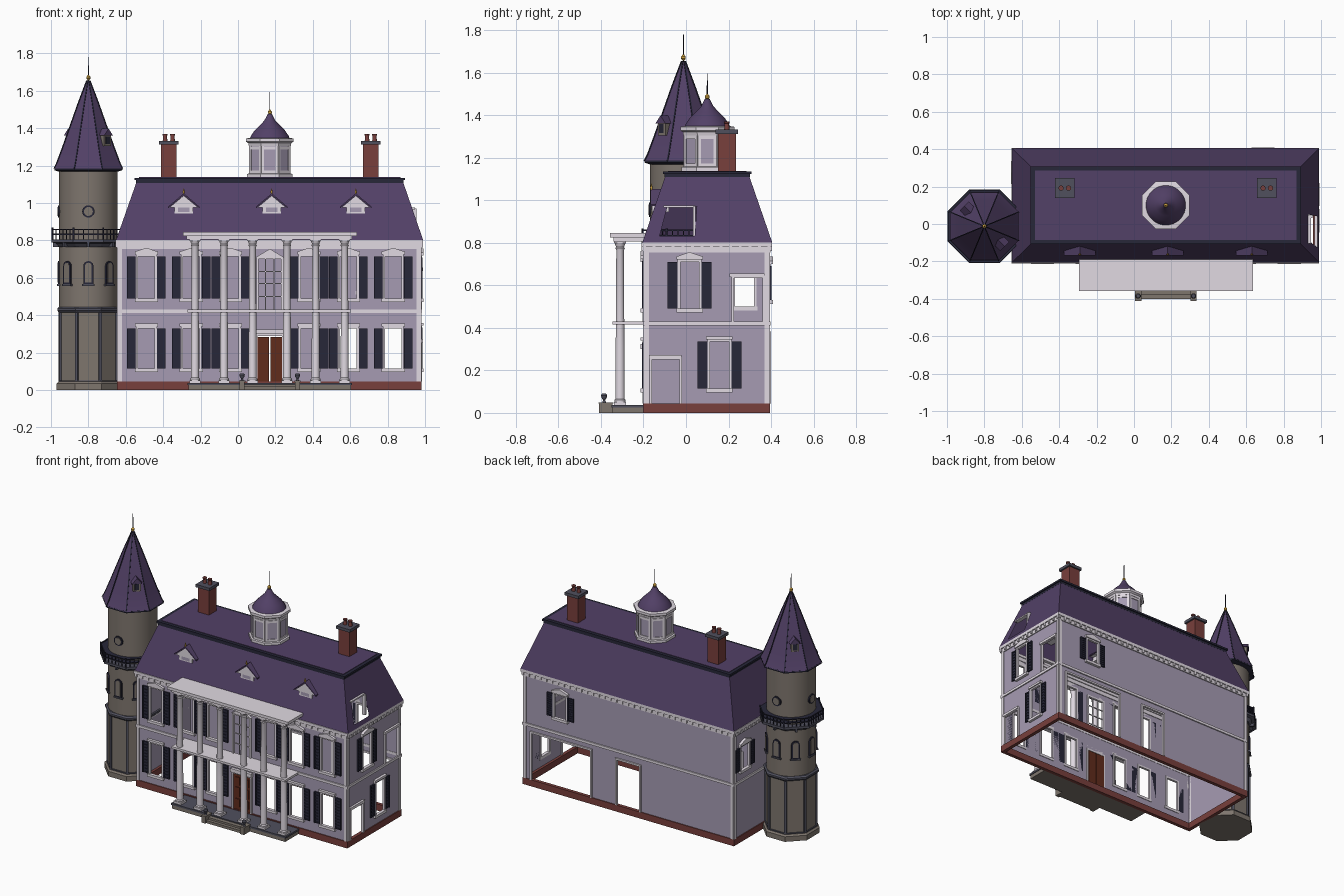
import bpy, bmesh, math
from mathutils import Matrix, Vector

if "Cube" in bpy.data.objects:
    bpy.data.objects.remove(bpy.data.objects["Cube"])

COL = dict(lavender=(.38, .33, .45), white=(.75, .70, .76), purple=(.085, .052, .135), navy=(.02, .02, .04),
           brick=(.19, .05, .045), stone=(.21, .18, .155), slate=(.08, .08, .11), wood=(.12, .025, .012), gold=(.6, .35, .05))
MATS = {}
for k, c in COL.items():
    MATS[k] = bpy.data.materials.new(k)
    MATS[k].diffuse_color = (*c, 1)
parts = {}
I = Matrix.Identity(4)
T = lambda x, y, z=0: Matrix.Translation((x, y, z))
R = lambda deg: Matrix.Rotation(math.radians(deg), 4, 'Z')


def bm_for(name, mat):
    return parts.setdefault(name, (bmesh.new(), mat))[0]


def prism(name, mat, pts, y0, y1, M=I):
    """Extrude an x-z outline from y0 to y1."""
    bm = bm_for(name, mat)
    a = [bm.verts.new(M @ Vector((x, y0, z))) for x, z in pts]
    b = [bm.verts.new(M @ Vector((x, y1, z))) for x, z in pts]
    fs = [bm.faces.new(a), bm.faces.new(b[::-1])]
    n = len(a)
    fs += [bm.faces.new((a[i], b[i], b[(i + 1) % n], a[(i + 1) % n])) for i in range(n)]
    bmesh.ops.recalc_face_normals(bm, faces=fs)


def box(name, mat, x0, x1, y0, y1, z0, z1, M=I):
    prism(name, mat, [(x0, z0), (x1, z0), (x1, z1), (x0, z1)], y0, y1, M)


def lathe(name, mat, prof, x, y, n=16):
    """Revolve (radius, z); octagons are measured to their flats."""
    bm = bm_for(name, mat)
    k = 1 / math.cos(math.pi / n) if n == 8 else 1
    rings = [[bm.verts.new((x + r * k * math.cos((i + .5) * math.tau / n),
                            y + r * k * math.sin((i + .5) * math.tau / n), z)) for i in range(n)] for r, z in prof]
    fs = [bm.faces.new(rings[0]), bm.faces.new(rings[-1])]
    for p, q in zip(rings, rings[1:]):
        fs += [bm.faces.new((p[i], p[(i + 1) % n], q[(i + 1) % n], q[i])) for i in range(n)]
    bmesh.ops.recalc_face_normals(bm, faces=fs)


def panel(name, mat, f, u0, u1, v0, v1, holes):
    """Sheet with rectangular openings, mapped into space by f."""
    bm = bm_for(name, mat)
    us = sorted({u0, u1, *[h[0] for h in holes], *[h[1] for h in holes]})
    vs = sorted({v0, v1, *[h[2] for h in holes], *[h[3] for h in holes]})
    for a, b in zip(us, us[1:]):
        for c, d in zip(vs, vs[1:]):
            u, v = (a + b) / 2, (c + d) / 2
            if not any(h[0] < u < h[1] and h[2] < v < h[3] for h in holes):
                bm.faces.new([bm.verts.new(f(*p)) for p in ((a, c), (b, c), (b, d), (a, d))])
    bmesh.ops.remove_doubles(bm, verts=bm.verts[:], dist=1e-5)


def frame(M, u0, u1, z0, z1, t=.012):
    for a, b in ((u0 - t, u0), (u1, u1 + t)):
        box("opening_frames", 'white', a, b, -.01, .006, z0, z1 + t, M)
    box("opening_frames", 'white', u0 - t, u1 + t, -.01, .006, z1, z1 + t, M)


def window(M, u, z0, z1, hw=.044, peak=True):
    frame(M, u - hw, u + hw, z0, z1)
    box("window_sills", 'white', u - hw - .018, u + hw + .018, -.018, .004, z0 - .018, z0, M)
    w = hw + .018
    top = [(u - w, z1 + .01), (u + w, z1 + .01), (u + w, z1 + .025)]
    top += [(u, z1 + .046)] if peak else []
    prism("window_heads", 'white', top + [(u - w, z1 + .025)], -.018, 0, M)
    for s in (-1, 1):
        c = u + s * (hw + .036)
        box("shutters", 'navy', c - .022, c + .022, -.006, 0, z0, z1, M)
        for e in (-.019, .019):
            box("shutters", 'navy', c + e - .004, c + e + .004, -.012, -.005, z0, z1, M)
        n = 10
        for i in range(n + 1):
            z = z0 + (z1 - z0 - .008) * i / n
            box("shutters", 'navy', c - .016, c + .016, -.010, -.005, z, z + .008, M)


# House walls: each has a frame with local x along the wall and -y outward
X0, X1, Y0, Y1 = -.64, .975, -.195, .39
CX = .17
cols = [CX + s * d for s in (-1, 1) for d in (.21, .42, .66)]
walls = [  # frame, extent, shuttered windows (u, z0, z1, peak), plain openings
    (T(0, Y0), X0, X1, [(c, .115, .33, False) for c in cols] + [(c, .49, .715, True) for c in cols],
     [(CX - .06, CX + .06, .43, .70), (CX - .065, CX + .065, .045, .29)]),
    (T(X1, 0) @ R(90), Y0, Y1, [(.157, .115, .335, False), (.017, .49, .71, True)],
     [(-.16, -.03, .045, .25), (.225, .36, .43, .635)]),
    (T(0, Y1) @ R(180), -X1, -X0, [(-.69, .53, .69, True)], [(-.91, -.46, .045, .37), (-.255, -.08, .045, .36)]),
    (T(X0, 0) @ R(-90), -Y1, -Y0, [(-.275, .50, .66, True)], [])]
for M, u0, u1, wins, opens in walls:
    holes = opens + [(u - .044, u + .044, a, b) for u, a, b, p in wins]
    panel("house_walls", 'lavender', lambda u, v: M @ Vector((u, 0, v)), u0, u1, .04, .79, holes)
    for u, a, b, p in wins:
        window(M, u, a, b, peak=p)
    for o in opens:
        frame(M, *o)
    box("brick_foundation", 'brick', u0 - .005, u1 + .005, -.006, .018, 0, .045, M)
    box("floor_band", 'white', u0 - .006, u1 + .006, -.008, .002, .412, .43, M)
    box("cornice", 'white', u0 - .015, u1 + .015, -.015, .01, .782, .802, M)
    box("frieze", 'white', u0 - .006, u1 + .006, -.007, .004, .755, .782, M)
    n = round((u1 - u0) / .045)
    for i in range(n + 1):
        u = u0 + (u1 - u0) * i / n
        box("cornice_brackets", 'white', u - .007, u + .007, -.014, 0, .762, .784, M)
    for a in (u0, u1 - .02):
        box("corner_boards", 'white', a, a + .02, -.006, 0, .045, .76, M)
F, RT = walls[0][0], walls[1][0]
box("side_door_head", 'white', -.175, -.02, -.014, 0, .255, .272, RT)
box("side_opening_head", 'white', .205, .37, -.014, 0, .638, .655, RT)

# Front door and glazing bars of the upper door
for s in (-1, 1):
    a, b = sorted((CX + s * .003, CX + s * .065))
    box("front_door", 'wood', a, b, -.002, .01, .045, .285, F)
    for z0, z1 in ((.065, .12), (.135, .20), (.215, .27)):
        box("front_door", 'wood', a + .014, b - .014, -.007, 0, z0, z1, F)
box("front_door_head", 'white', CX - .08, CX + .08, -.02, 0, .30, .325, F)
prism("upper_door_head", 'white', [(CX - .075, .71), (CX + .075, .71), (CX, .755)], -.018, 0, F)
for u in (-.022, .022):
    box("glazing_bars", 'white', CX + u - .003, CX + u + .003, -.003, .003, .43, .70, F)
for z in (.50, .57, .635):
    box("glazing_bars", 'white', CX - .06, CX + .06, -.003, .003, z - .003, z + .003, F)

# Mansard roof, open underneath, with an opening in its right slope
lo = [Vector(p) for p in ((-.652, -.205, .802), (.99, -.205, .802), (.99, .405, .802), (-.652, .405, .802))]
hi = [Vector(p) for p in ((-.54, -.095, 1.12), (.88, -.095, 1.12), (.88, .295, 1.12), (-.54, .295, 1.12))]
for i in range(4):
    j = (i + 1) % 4
    panel("mansard_roof", 'purple', lambda s, t: lo[i].lerp(lo[j], s).lerp(hi[i].lerp(hi[j], s), t),
          0, 1, 0, 1, [(.12, .40, .09, .53)] if i == 1 else [])
box("side_opening_lintel", 'white', .915, .945, -.105, .045, .966, .975)
box("side_opening_jamb", 'white', .93, .955, .032, .045, .83, .97)
box("roof_crown", 'navy', -.545, .885, -.10, .30, 1.108, 1.122)
box("roof_crown", 'navy', -.553, .893, -.107, .307, 1.122, 1.135)
box("flat_roof", 'purple', -.53, .87, -.085, .285, 1.13, 1.138)

# Front dormers
for x in (-.29, CX + .01, .63):
    M = T(x, 0)
    box("dormer_bodies", 'white', -.05, .05, -.16, -.08, .945, .99, M)
    box("dormer_panes", 'lavender', -.03, .03, -.163, -.15, .953, .985, M)
    prism("dormer_pediments", 'white', [(-.078, .975), (.078, .975), (0, 1.04)], -.165, -.10, M)
    for s in (-1, 1):
        prism("dormer_roofs", 'purple', [(s * .085, .972), (0, 1.042), (0, 1.052), (s * .085, .98)], -.168, -.09, M)
    lathe("dormer_finials", 'gold', [(.004, 1.045), (.006, 1.06), (.001, 1.078)], x, -.163)

# Chimneys
for x in (-.37, .71):
    M = T(x, .192)
    box("chimneys", 'brick', -.042, .042, -.042, .042, 1.13, 1.315, M)
    box("chimney_caps", 'slate', -.053, .053, -.053, .053, 1.312, 1.332, M)
    for s in (-.02, .02):
        lathe("chimney_pots", 'brick', [(.013, 1.33), (.011, 1.36), (.014, 1.362), (.014, 1.37)], x + s, .192, 12)

# Roof cupola
cy = .10
lathe("cupola_base", 'white', [(.122, 1.135), (.122, 1.155), (.112, 1.158)], CX, cy, 8)
lathe("cupola_body", 'lavender', [(.107, 1.15), (.107, 1.32)], CX, cy, 8)
lathe("cupola_cornice", 'white', [(.112, 1.305), (.115, 1.32), (.127, 1.328), (.127, 1.345), (.11, 1.348)], CX, cy, 8)
lathe("cupola_dome", 'purple', [(.108, 1.345), (.1, 1.362), (.082, 1.388), (.055, 1.415), (.03, 1.44), (.012, 1.475)], CX, cy, 24)
for i in range(8):
    M = T(CX, cy) @ R(45 * i)
    for s in (-1, 1):
        box("cupola_trim", 'white', s * .037 - .007, s * .037 + .007, -.112, -.10, 1.155, 1.31, M)
    for z in (1.165, 1.295):
        box("cupola_trim", 'white', -.037, .037, -.112, -.10, z - .008, z + .008, M)
lathe("cupola_spike", 'navy', [(.003, 1.47), (.002, 1.595)], CX, cy, 6)
lathe("cupola_ball", 'gold', [(.002, 1.472), (.011, 1.48), (.011, 1.49), (.002, 1.5)], CX, cy)

# Porch: floor, columns, middle slab, roof, steps
box("porch_floor", 'stone', -.265, .605, -.345, Y0, 0, .03)
box("porch_floor_edge", 'slate', -.27, .61, -.35, Y0, .026, .038)
box("porch_slab", 'white', -.27, .605, -.345, Y0, .415, .43)
for d in (-1, 1):
    for o in (.092, .245, .40):
        x = CX + d * o
        lathe("porch_columns", 'white', [(.027, .05), (.027, .06), (.022, .066), (.021, .3), (.018, .765), (.023, .775),
                                         (.019, .78), (.027, .80)], x, -.31)
        box("column_blocks", 'white', x - .029, x + .029, -.339, -.281, .036, .052)
        box("column_blocks", 'white', x - .029, x + .029, -.339, -.281, .798, .81)
box("porch_beam", 'white', -.275, .61, -.342, Y0, .806, .825)
box("porch_roof", 'white', -.295, .635, -.358, Y0 + .02, .825, .845)
for i in range(2):
    box("porch_steps", 'stone', .02, .32, -.40 + .022 * i, -.34, 0, .018 + .013 * i)
for x in (.022, .318):
    box("step_posts", 'stone', x - .014, x + .014, -.41, -.345, 0, .045)
    box("step_posts", 'slate', x - .017, x + .017, -.411, -.34, .043, .05)
    lathe("step_urns", 'slate', [(.009, .05), (.005, .06), (.013, .072), (.015, .082), (.01, .09)], x, -.385, 12)

# Tower shaft
tx, ty = -.80, -.012
lathe("tower_foot", 'stone', [(.17, 0), (.17, .035), (.16, .045)], tx, ty, 8)
lathe("tower_base", 'stone', [(.151, .04), (.151, .43)], tx, ty, 8)
lathe("tower_bands", 'slate', [(.158, .042), (.158, .052)], tx, ty, 8)
lathe("tower_bands", 'slate', [(.158, .415), (.166, .425), (.166, .436), (.157, .445)], tx, ty, 8)
lathe("tower_shaft", 'stone', [(.157, .43), (.157, 1.18)], tx, ty, 32)
lathe("tower_balcony", 'slate', [(.158, .765), (.175, .785), (.197, .79), (.197, .806), (.157, .806)], tx, ty, 8)
for z in (.83, .855):
    lathe("balcony_rails", 'navy', [(.188, z), (.195, z), (.195, z + .006), (.188, z + .006), (.188, z)], tx, ty, 8)
arch = lambda w, z0, z1: [(-w, z0), (w, z0)] + [(w * math.cos(i * math.pi / 8), z1 - w + w * math.sin(i * math.pi / 8)) for i in range(9)]
for i in range(8):
    M = T(tx, ty) @ R(45 * i)
    C = M @ R(22.5)
    box("tower_posts", 'slate', -.008, .008, -.170, -.155, .045, .42, C)
    for k in range(7):
        u = -.078 + .026 * k
        box("balcony_posts", 'navy', u - .002, u + .002, -.194, -.19, .80, .857, M)
    box("balcony_posts", 'navy', -.004, .004, -.212, -.204, .80, .868, C)
    box("balcony_brackets", 'slate', -.006, .006, -.19, -.15, .765, .792, M)
    if i != 2:   # blind arched windows, none on the house side
        prism("tower_window_frames", 'navy', arch(.027, .565, .69), -.163, -.14, M)
        prism("tower_window_panes", 'stone', arch(.018, .575, .681), -.165, -.14, M)
        box("tower_window_sills", 'slate', -.033, .033, -.168, -.14, .557, .567, M)
    if i in (0, 4, 6):   # round windows
        for r, d, m in ((.033, .162, 'navy'), (.024, .165, 'stone')):
            prism("round_window_" + m, m, [(r * math.cos(a * math.tau / 20), .955 + r * math.sin(a * math.tau / 20))
                                           for a in range(20)], -d, -.14, M)

# Tower roof, ridges, dormers, finial
prof = [(.183, 1.185), (.168, 1.215), (.14, 1.29), (.108, 1.38), (.055, 1.53), (.008, 1.655)]
lathe("tower_eaves", 'navy', [(.158, 1.168), (.182, 1.176), (.182, 1.188)], tx, ty, 8)
lathe("tower_roof", 'purple', prof, tx, ty, 8)
for i in range(8):
    C = T(tx, ty) @ R(45 * i + 22.5) @ R(90)   # local -x points along the ridge
    k = 1 / math.cos(math.pi / 8)
    out = [(-r * k - .003, z) for r, z in prof] + [(-r * k + .004, z) for r, z in prof[::-1]]
    prism("tower_ridges", 'navy', out, -.003, .003, C)
for a in (45, 225):
    M = T(tx, ty) @ R(a)
    box("tower_dormers", 'stone', -.025, .025, -.145, -.07, 1.305, 1.365, M)
    box("tower_dormer_panes", 'navy', -.014, .014, -.148, -.10, 1.315, 1.357, M)
    prism("tower_dormer_roofs", 'purple', [(-.034, 1.36), (.034, 1.36), (0, 1.398)], -.153, -.06, M)
lathe("tower_spike", 'navy', [(.003, 1.65), (.002, 1.78)], tx, ty, 6)
lathe("tower_ball", 'gold', [(.002, 1.655), (.011, 1.665), (.011, 1.675), (.002, 1.686)], tx, ty)

# Turn the collected geometry into named objects
for name, (bm, mat) in parts.items():
    me = bpy.data.meshes.new(name)
    bm.to_mesh(me)
    bm.free()
    me.materials.append(MATS[mat])
    ob = bpy.data.objects.new(name, me)
    bpy.context.collection.objects.link(ob)
    ob.select_set(True)
    bpy.context.view_layer.objects.active = ob
bpy.ops.object.shade_smooth_by_angle(angle=math.radians(30))

for m in bpy.data.materials:
    if m.users and not m.is_grease_pencil:
        m.use_nodes = True
        m.node_tree.nodes["Principled BSDF"].inputs["Base Color"].default_value = m.diffuse_color
